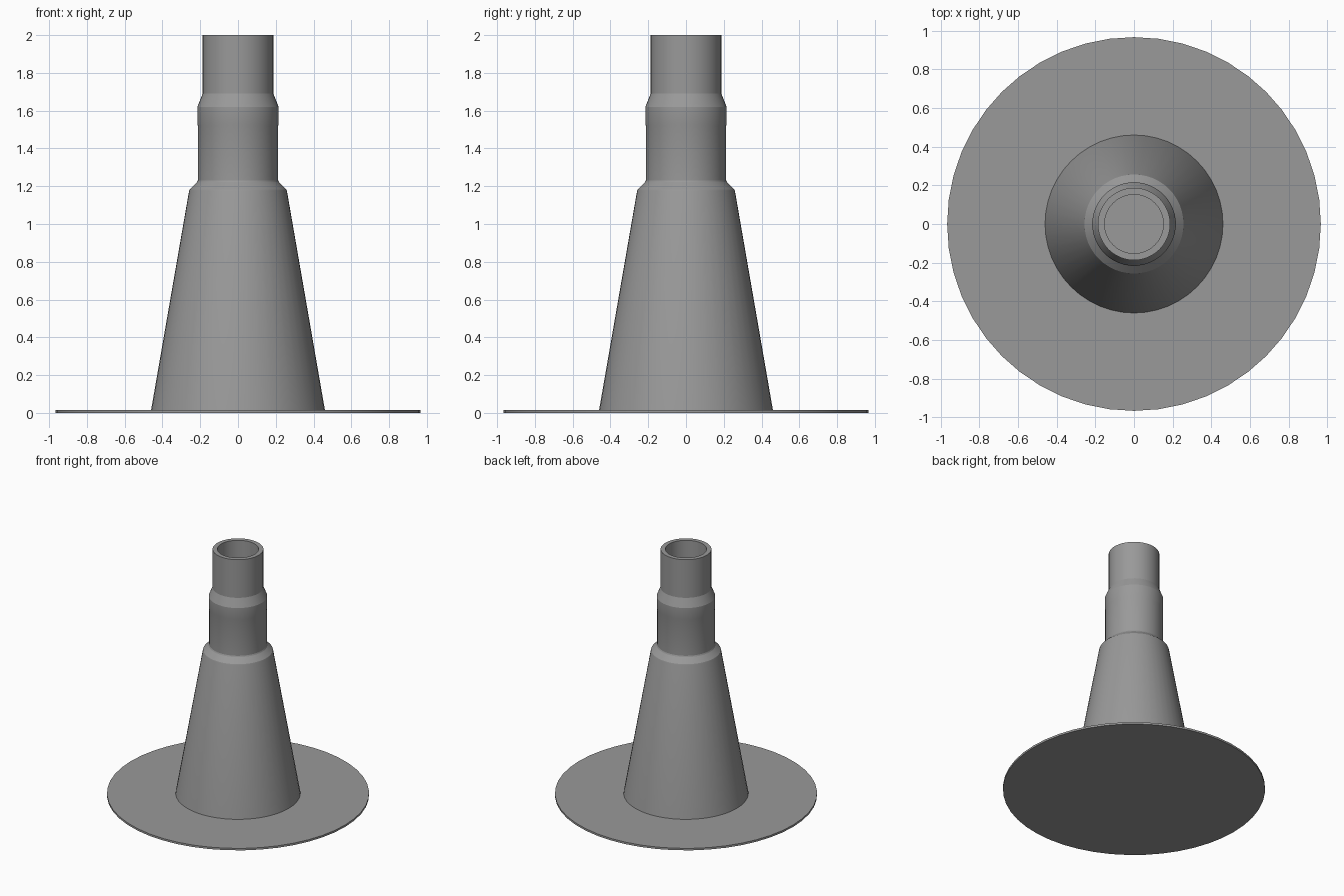
import bpy, bmesh, math

if "Cube" in bpy.data.objects:
    bpy.data.objects.remove(bpy.data.objects["Cube"])

SIDES = 48

# Dark grey finish shared by all parts
grey = bpy.data.materials.new("dark_grey")
grey.diffuse_color = (0.32, 0.32, 0.32, 1)
grey.use_nodes = True
grey.node_tree.nodes["Principled BSDF"].inputs["Base Color"].default_value = grey.diffuse_color


def lathe(name, profile):
    """Revolve (radius, z) points about z; radius 0 closes the form at the axis."""
    bm = bmesh.new()
    verts = [bm.verts.new((r, 0, z)) for r, z in profile]
    edges = [bm.edges.new(pair) for pair in zip(verts, verts[1:])]
    bmesh.ops.spin(bm, geom=verts + edges, cent=(0, 0, 0), axis=(0, 0, 1),
                   angle=2 * math.pi, steps=SIDES, use_duplicate=False)
    bmesh.ops.remove_doubles(bm, verts=bm.verts, dist=1e-5)
    bmesh.ops.recalc_face_normals(bm, faces=bm.faces)
    mesh = bpy.data.meshes.new(name)
    bm.to_mesh(mesh)
    bm.free()
    mesh.materials.append(grey)
    obj = bpy.data.objects.new(name, mesh)
    bpy.context.collection.objects.link(obj)
    bpy.ops.object.select_all(action='DESELECT')
    obj.select_set(True)
    bpy.context.view_layer.objects.active = obj
    bpy.ops.object.shade_smooth_by_angle(angle=math.radians(15))
    return obj


# Thin round base flange
lathe("base_flange", [(0, 0), (0.966, 0), (0.966, 0.016), (0, 0.016)])

# Tapered body, stepped neck with slim collar, and open bore
lathe("stepped_pipe", [
    (0.46, 0.016), (0.259, 1.175), (0.256, 1.183),   # cone with eased top edge
    (0.217, 1.222), (0.213, 1.231),                  # sloped shoulder
    (0.213, 1.52), (0.2155, 1.53), (0.2155, 1.62),   # middle tube and collar
    (0.187, 1.69), (0.187, 2.0),                     # upper tube
    (0.152, 2.0), (0.152, 0.016),                    # rim and bore
])
